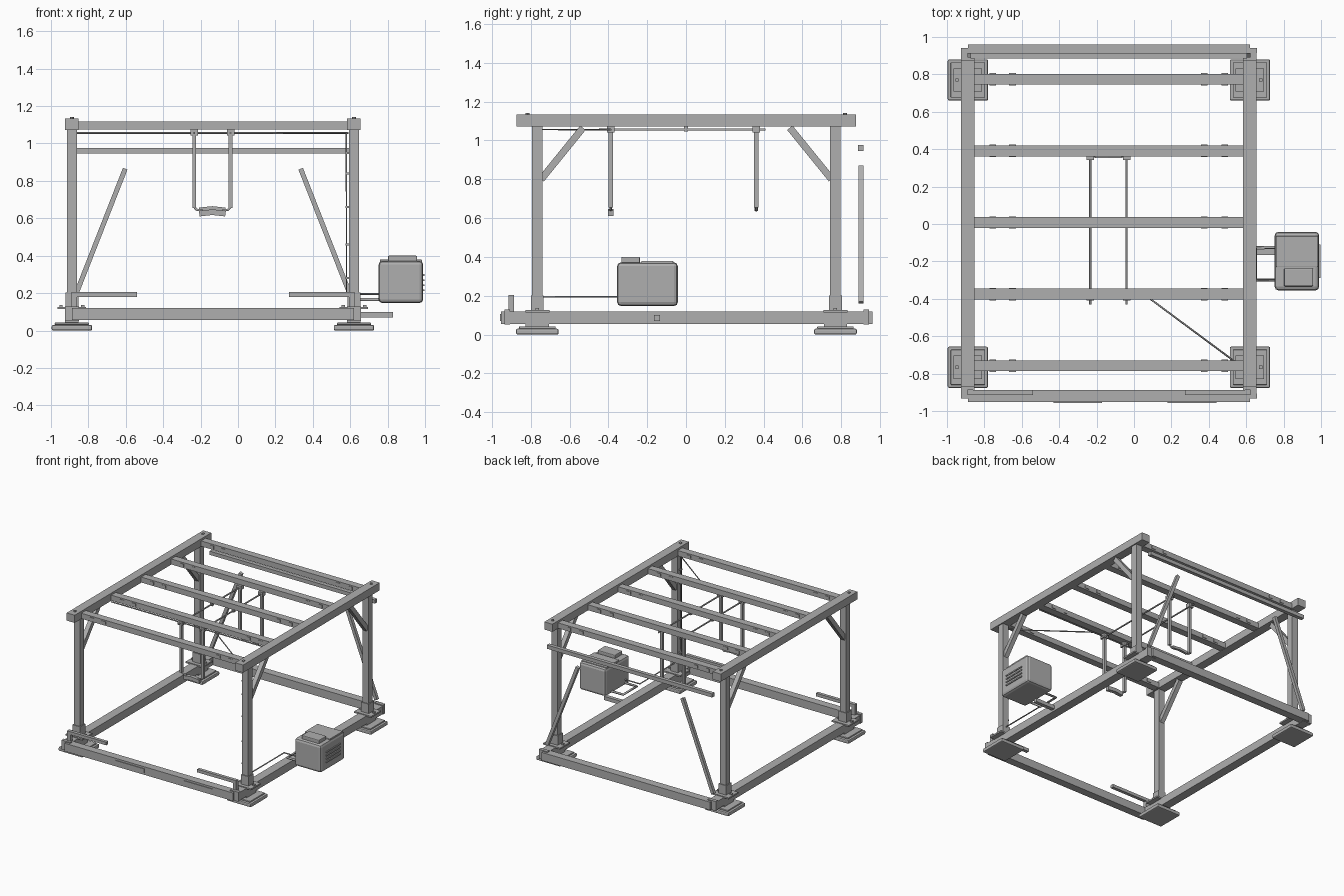
import bpy
from math import atan2, hypot
from mathutils import Vector

cube = bpy.data.objects.get("Cube")
if cube:
    bpy.data.objects.remove(cube)

grey = bpy.data.materials.new("plain grey")
grey.use_nodes = True
tone = (0.43, 0.43, 0.43, 1)
grey.diffuse_color = tone
grey.node_tree.nodes["Principled BSDF"].inputs["Base Color"].default_value = tone


def box(name, x, y, z, bevel=0.0):
    """Box given by (low, high) ranges on each axis."""
    bpy.ops.mesh.primitive_cube_add(size=1)
    ob = bpy.context.object
    ob.name = name
    ob.location = [sum(r) / 2 for r in (x, y, z)]
    ob.scale = [r[1] - r[0] for r in (x, y, z)]
    bpy.ops.object.transform_apply(location=False, rotation=False, scale=True)
    ob.data.materials.append(grey)
    if bevel:
        mod = ob.modifiers.new("bevel", "BEVEL")
        mod.width, mod.segments = bevel, 2
    return ob


def around(c, half):
    return (c - half, c + half)


def strut(name, a, b, size):
    """Square bar between two points."""
    a, b = Vector(a), Vector(b)
    ob = box(name, around(0, size / 2), around(0, size / 2), around(0, (b - a).length / 2))
    ob.location = (a + b) / 2
    ob.rotation_euler = (b - a).to_track_quat("Z", "Y").to_euler()
    return ob


def pipe(name, points, radius):
    """Round pipe along a list of points."""
    curve = bpy.data.curves.new(name, "CURVE")
    curve.dimensions = "3D"
    curve.bevel_depth, curve.bevel_resolution = radius, 1
    curve.use_fill_caps = True
    line = curve.splines.new("POLY")
    line.points.add(len(points) - 1)
    for p, co in zip(line.points, points):
        p.co = (*co, 1)
    ob = bpy.data.objects.new(name, curve)
    bpy.context.collection.objects.link(ob)
    curve.materials.append(grey)


MID = -0.134
SIDES = {"right": -0.888, "left": 0.62}
ENDS = {"front": -0.766, "back": 0.77}

# Long side beams, top and base
for side, x in SIDES.items():
    box(f"top_beam_{side}", around(x, 0.036), (-0.872, 0.875), (1.072, 1.134))
    box(f"base_beam_{side}", around(x, 0.036), (-0.93, 0.93), (0.055, 0.12))

# Cross beams at the base, front and back
for end, y in (("front", -0.92), ("back", 0.928)):
    box(f"base_cross_beam_{end}", (-0.888, 0.62), around(y, 0.032), (0.055, 0.12))
    for side, x in SIDES.items():
        box(f"corner_clamp_{end}_{side}", around(x, 0.038), around(y, 0.014), (0.052, 0.128))
for x in (-0.3, 0.31):
    box("front_beam_plate", around(x, 0.13), (-0.957, -0.951), (0.07, 0.105))

# Rafters with small fixing plates
for i in range(5):
    y = -0.758 + i * 0.383
    box(f"rafter_{i + 1}", (-0.855, 0.586), around(y, 0.029), (1.074, 1.118))
    for x in (-0.755, -0.65, 0.375, 0.485):
        box("rafter_plate", around(x, 0.018), around(y, 0.033), (1.085, 1.108))

# Corner posts with feet, sleeves, bolts and braces
for end, y in ENDS.items():
    inward = 1 if y < 0 else -1
    for side, x in SIDES.items():
        tag = f"{end}_{side}"
        box(f"foot_{tag}", around(x, 0.108), around(y, 0.11), (0, 0.03), 0.008)
        box(f"foot_step_{tag}", around(x, 0.092), around(y, 0.094), (0.03, 0.042), 0.004)
        box(f"foot_stem_{tag}", around(x, 0.036), around(y, 0.06), (0.04, 0.06))
        box(f"post_plate_{tag}", around(x, 0.076), around(y, 0.062), (0.114, 0.126))
        for sx in (-0.058, 0.058):
            box(f"plate_bolt_{tag}", around(x + sx, 0.009), around(y, 0.009), (0.12, 0.136))
        box(f"post_sleeve_{tag}", around(x, 0.034), around(y, 0.033), (0.12, 0.202))
        box(f"post_{tag}", around(x, 0.027), around(y, 0.027), (0.12, 1.08))
        strut(f"knee_brace_{tag}", (x, y + inward * 0.02, 0.8),
              (x, y + inward * 0.235, 1.065), 0.036)
        bpy.ops.mesh.primitive_cylinder_add(vertices=8, radius=0.01, depth=0.012,
                                            location=(x, y - inward * 0.05, 1.136))
        bpy.context.object.name = f"top_bolt_{tag}"
        bpy.context.object.data.materials.append(grey)

# Back rail and leaning back braces
box("back_rail", (-0.875, 0.605), around(0.9, 0.015), (0.946, 0.976))
for side, x in SIDES.items():
    d = 1 if x < MID else -1
    strut(f"back_brace_{side}", (x + d * 0.01, 0.902, 0.165),
          (x + d * 0.285, 0.902, 0.865), 0.026)
    # Short front ledges on uprights
    box(f"ledge_post_{side}", around(x + d * 0.012, 0.015), around(-0.9, 0.014), (0.11, 0.205))
    box(f"ledge_{side}", sorted((x + d * 0.01, x + d * 0.347)), around(-0.9, 0.013), (0.18, 0.205))

# Swings: two straps, hanger blocks and a dipped seat
for end, y, drop in (("front", -0.388, 0.0), ("back", 0.362, 0.022)):
    for x in (-0.234, -0.04):
        box(f"hanger_{end}", around(x, 0.02), around(y, 0.02), (1.042, 1.075))
        box(f"strap_{end}", around(x, 0.0095), around(y, 0.012), (0.655, 1.05))
    low = 0.625 + drop
    for x, d in ((-0.234, 1), (-0.04, -1)):
        pipe(f"strap_end_{end}", [(x, y, 0.66), (x + d * 0.012, y, 0.646),
                                  (x + d * 0.045, y, 0.64)], 0.007)
        strut(f"seat_half_{end}", (x + d * 0.027, y, low),
              (x + d * 0.1, y, low + 0.008), 0.03 if end == "front" else 0.02)

# Overhead tracks and cable run down to the cabinet
for x in (-0.234, -0.04):
    pipe("swing_track", [(x, -0.43, 1.056), (x, 0.41, 1.056)], 0.006)
    box("track_clip", around(x, 0.01), around(0, 0.01), (1.045, 1.08))
pipe("cross_rod", [(-0.862, -0.388, 1.056), (0.59, -0.388, 1.056)], 0.005)
pipe("control_cable", [(-0.04, -0.388, 1.056), (0.07, -0.388, 1.056), (0.58, -0.766, 1.056),
                       (0.58, -0.766, 0.195), (0.62, -0.735, 0.195), (0.62, -0.295, 0.195),
                       (0.77, -0.295, 0.195)], 0.005)
for z in (0.28, 0.46, 0.66, 0.84, 0.95):
    box("cable_clip", (0.574, 0.595), around(-0.766, 0.01), around(z, 0.005))

# Cabinet on its support arm
box("cabinet_arm", (0.64, 0.83), around(-0.15, 0.015), (0.07, 0.1))
pipe("cabinet_bracket", [(0.77, -0.125, 0.165), (0.65, -0.125, 0.165),
                         (0.65, -0.3, 0.165), (0.77, -0.3, 0.165)], 0.009)
body = box("cabinet", (0.752, 0.99), (-0.355, -0.042), (0.147, 0.372), 0.02)
box("cabinet_lid", (0.758, 0.984), (-0.23, -0.065), (0.365, 0.379), 0.004)
box("cabinet_hatch", (0.802, 0.958), (-0.333, -0.237), (0.365, 0.4), 0.006)
for i in range(4):
    z = 0.215 + i * 0.027
    box("cabinet_louvre", (0.985, 0.997), (-0.29, -0.11), around(z, 0.005))
